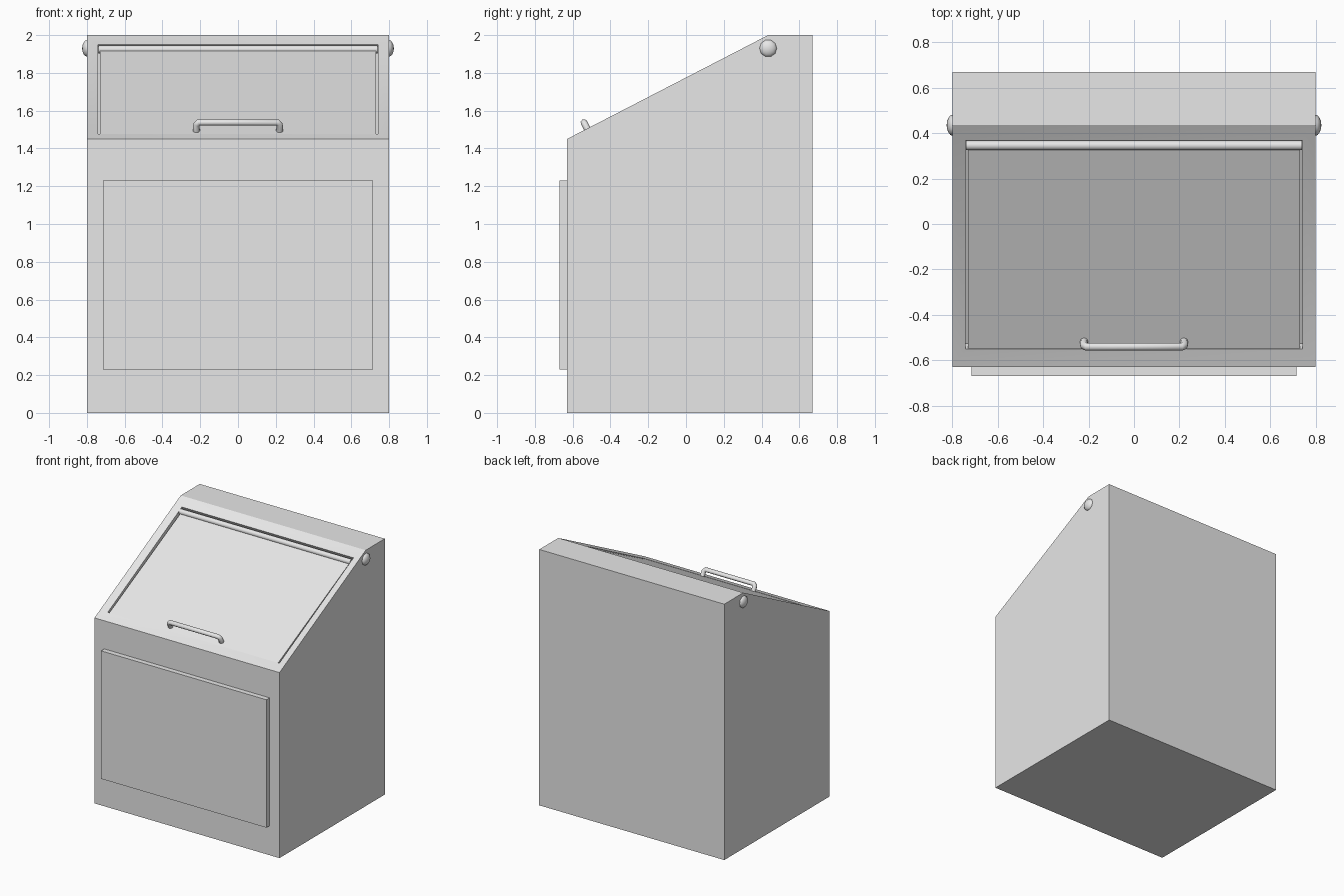
import bpy, bmesh, math
from mathutils import Vector

old = bpy.data.objects.get("Cube")
if old:
    bpy.data.objects.remove(old)

grey = bpy.data.materials.new("light grey metal")
grey.use_nodes = True
grey.diffuse_color = (0.8, 0.8, 0.8, 1)
grey.node_tree.nodes["Principled BSDF"].inputs["Base Color"].default_value = (0.8, 0.8, 0.8, 1)


def finish(name, bm, angle=30):
    bmesh.ops.recalc_face_normals(bm, faces=bm.faces)
    mesh = bpy.data.meshes.new(name)
    bm.to_mesh(mesh)
    bm.free()
    mesh.materials.append(grey)
    obj = bpy.data.objects.new(name, mesh)
    bpy.context.collection.objects.link(obj)
    bpy.ops.object.select_all(action="DESELECT")
    obj.select_set(True)
    bpy.context.view_layer.objects.active = obj
    bpy.ops.object.shade_smooth_by_angle(angle=math.radians(angle))
    return obj


def prism(profile, half):
    """Side profile (y, z) swept across the width."""
    bm = bmesh.new()
    face = bm.faces.new([bm.verts.new((-half, y, z)) for y, z in profile])
    new = bmesh.ops.extrude_face_region(bm, geom=[face], use_keep_orig=True)["geom"]
    bmesh.ops.translate(bm, vec=(2 * half, 0, 0),
                        verts=[v for v in new if isinstance(v, bmesh.types.BMVert)])
    bmesh.ops.recalc_face_normals(bm, faces=bm.faces)
    return bm


FRONT, BACK, RIDGE, SILL = -0.63, 0.67, 0.435, 1.45
slope = (2 - SILL) / (RIDGE - FRONT)
out = Vector((0, -slope, 1)).normalized()


def slope_z(y):
    return SILL + (y - FRONT) * slope


# Cabinet with a dished frame and a recess in its sloping face
bm = prism([(FRONT, 0), (BACK, 0), (BACK, 2), (RIDGE, 2), (FRONT, SILL)], 0.8)
lid_face = next(f for f in bm.faces if f.normal.dot(out) > 0.99)
bmesh.ops.inset_individual(bm, faces=[lid_face], thickness=0.06)
middle = lid_face.calc_center_median().y
for v in lid_face.verts:
    y = 0.367 if v.co.y > middle else -0.55
    v.co = (math.copysign(0.742, v.co.x), y, slope_z(y) - 0.014)
floor = bmesh.ops.extrude_face_region(bm, geom=[lid_face])["geom"]
bmesh.ops.translate(bm, vec=-0.05 * out,
                    verts=[v for v in floor if isinstance(v, bmesh.types.BMVert)])
if lid_face.is_valid:
    bmesh.ops.delete(bm, geom=[lid_face], context="FACES_ONLY")
finish("cabinet_body", bm)

# Sloping lid
finish("lid", prism([(y, slope_z(y) - drop) for y, drop in
                     ((-0.548, 0.017), (0.345, 0.03), (0.345, 0.06), (-0.548, 0.06))], 0.73))

# Raised front panel
finish("front_panel", prism([(-0.67, 0.23), (FRONT, 0.23), (FRONT, 1.23), (-0.67, 1.23)], 0.715))


def rod(name, radius, length, location):
    bm = bmesh.new()
    bmesh.ops.create_cone(bm, cap_ends=True, segments=16, radius1=radius,
                          radius2=radius, depth=length)
    obj = finish(name, bm)
    obj.rotation_euler.y = math.pi / 2
    obj.location = location
    return obj


# Hinge rod along the top of the lid
rod("hinge_rod", 0.021, 1.478, (0, 0.346, 1.924))

# Domed hinge caps on both sides
for side, label in ((1, "left"), (-1, "right")):
    bm = bmesh.new()
    bmesh.ops.create_uvsphere(bm, u_segments=10, v_segments=8, radius=0.047)
    cap = finish(label + "_hinge_cap", bm, 60)
    cap.rotation_euler.y = math.pi / 2
    cap.scale.z = 0.6
    cap.location = (side * 0.797, 0.435, 1.93)

# Lid handle: a round bar bent over two short legs
base = Vector((0, -0.517, 1.492))
path = [(-0.22, 0), (-0.22, 0.04), (-0.208, 0.052),
        (0.208, 0.052), (0.22, 0.04), (0.22, 0)]
curve = bpy.data.curves.new("handle_path", "CURVE")
curve.dimensions = "3D"
curve.bevel_depth = 0.018
curve.bevel_resolution = 2
curve.use_fill_caps = True
line = curve.splines.new("POLY")
line.points.add(len(path) - 1)
for point, (x, rise) in zip(line.points, path):
    point.co = (*(base + out * rise + Vector((x, 0, 0))), 1)
curve.materials.append(grey)
handle = bpy.data.objects.new("lid_handle", curve)
bpy.context.collection.objects.link(handle)
bpy.ops.object.select_all(action="DESELECT")
handle.select_set(True)
bpy.context.view_layer.objects.active = handle
bpy.ops.object.convert(target="MESH")
bpy.ops.object.shade_smooth_by_angle(angle=math.radians(50))
